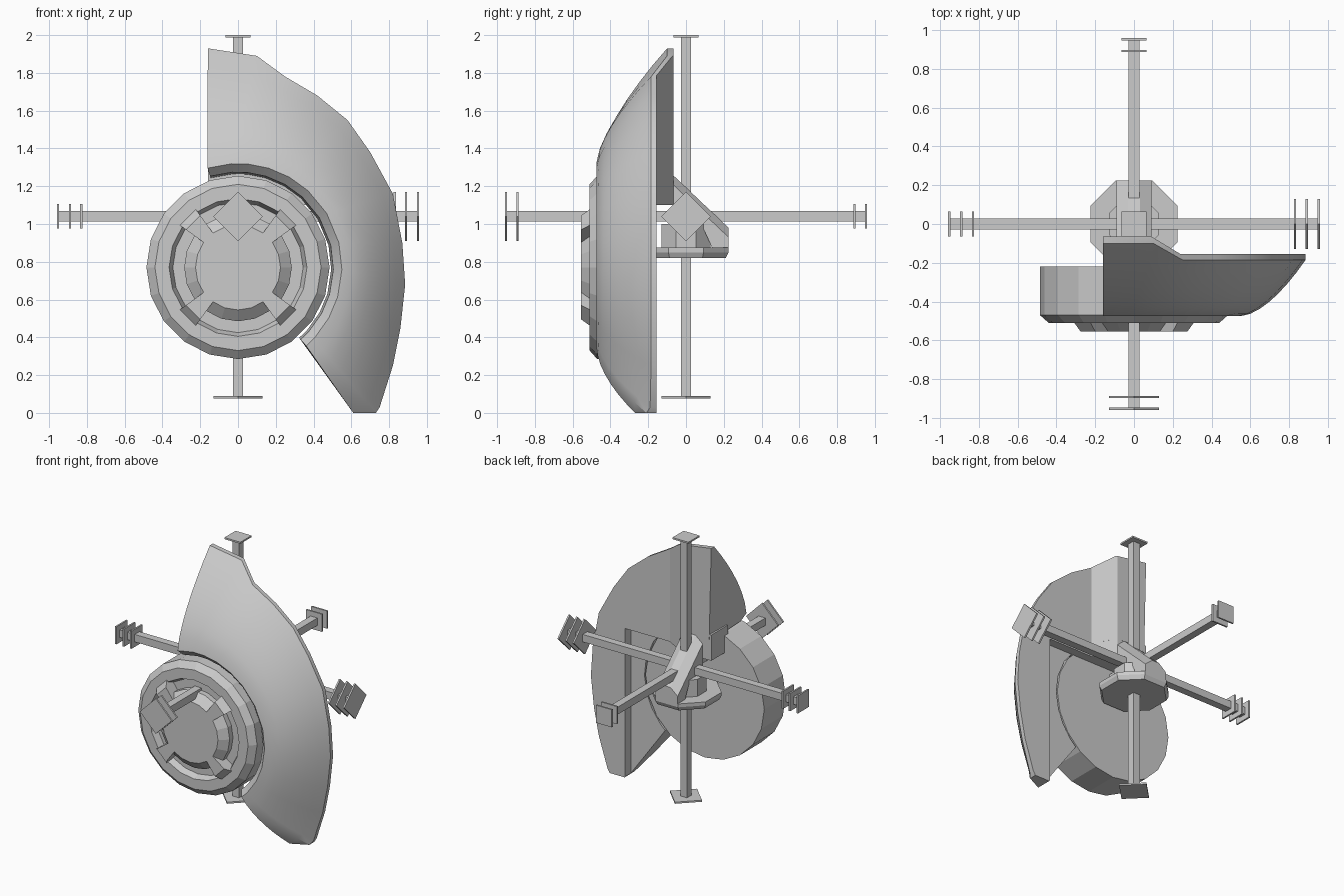
import bpy, bmesh, math
from mathutils import Vector

if "Cube" in bpy.data.objects:
    bpy.data.objects.remove(bpy.data.objects["Cube"])

grey = bpy.data.materials.new("plain_grey")
grey.diffuse_color = (0.6, 0.6, 0.6, 1)
grey.use_nodes = True
grey.node_tree.nodes["Principled BSDF"].inputs["Base Color"].default_value = grey.diffuse_color
CZ = 0.77   # height of the disc centre
AZ = 1.04   # height of the crossing bars


def make(name, verts, faces):
    me = bpy.data.meshes.new(name)
    me.from_pydata([tuple(v) for v in verts], [], faces)
    bm = bmesh.new()
    bm.from_mesh(me)
    bmesh.ops.recalc_face_normals(bm, faces=bm.faces)
    bm.to_mesh(me)
    bm.free()
    me.materials.append(grey)
    ob = bpy.data.objects.new(name, me)
    bpy.context.collection.objects.link(ob)
    return ob


def loft(name, loops, cap=True):
    """Join equal-length closed loops in order, capping both ends."""
    n = len(loops[0])
    verts = [p for l in loops for p in l]
    faces = []
    for i in range(len(loops) - 1):
        for j in range(n):
            k = (j + 1) % n
            faces.append((i * n + j, i * n + k, (i + 1) * n + k, (i + 1) * n + j))
    if cap:
        faces.append(tuple(range(n)))
        faces.append(tuple(range((len(loops) - 1) * n, len(loops) * n)))
    return make(name, verts, faces)


def box(name, lo, hi):
    return loft(name, [[(lo[0], lo[1], z), (hi[0], lo[1], z), (hi[0], hi[1], z), (lo[0], hi[1], z)]
                       for z in (lo[2], hi[2])])


def prism_z(name, pts, z0, z1):
    return loft(name, [[(x, y, z) for x, y in pts] for z in (z0, z1)])


def ngon(r, n, off=0.0):
    return [(r * math.cos(off + 2 * math.pi * i / n), r * math.sin(off + 2 * math.pi * i / n))
            for i in range(n)]


# ---- crossing bars
W = 0.0275
box("cross_bar_x", (-0.955, -W, AZ - W), (0.955, W, AZ + W))
box("cross_bar_y", (-W, -0.955, AZ - W), (W, 0.955, AZ + W))
box("cross_bar_z", (-W, -W, 0.08), (W, W, 1.995))


# ---- end plates: small square ones, larger ones turned by 45 degrees
def plate(name, axis, pos, diamond):
    pts = ngon(0.13, 4) if diamond else ngon(0.065 * math.sqrt(2), 4, math.pi / 4)
    loops = []
    for d in (-0.006, 0.006):
        loop = []
        for a, b in pts:
            v = [a, b]
            v.insert(axis, pos + d)
            v[2] += AZ
            loop.append(v)
        loops.append(loop)
    loft(name, loops)


for p in (0.83, 0.89, 0.953):
    plate("right_plate", 0, p, True)
    plate("left_plate", 0, -p, False)
for p in (0.892, 0.953):
    plate("front_plate", 1, -p, True)
    plate("back_plate", 1, p, False)
plate("top_plate", 2, 0.954, False)
plate("bottom_plate", 2, -0.957, True)

# ---- octagonal base, post and sloped bracket
R8 = 1 / math.cos(math.pi / 8)
loft("octagon_base", [[(x, y, z) for x, y in ngon(r * R8, 8, math.pi / 8)]
                      for r, z in ((0.21, 0.82), (0.225, 0.85), (0.225, 0.875))])
prism_z("octagon_post", ngon(0.13 * R8, 8, math.pi / 8), 0.86, 1.0)
side = [(-0.07, 1.26), (0.225, 0.98), (0.225, 0.87), (0.14, 0.87), (0.09, 0.98), (-0.07, 0.98)]
loft("sloped_bracket", [[(x, y, z - (drop if i < 2 else 0)) for i, (y, z) in enumerate(side)]
                        for x, drop in ((-0.09, 0.05), (-0.03, 0), (0.03, 0), (0.09, 0.05))])

# ---- round disc with ring groove and raised centre
prof = [(0.485, -0.22), (0.485, -0.47), (0.44, -0.51), (0.365, -0.51), (0.345, -0.465),
        (0.285, -0.465), (0.285, -0.505), (0.225, -0.555)]
loft("round_disc", [[(x, y, CZ + z) for x, z in ngon(r, 20)] for r, y in prof])

# ---- four raised diagonal spokes across the groove
spoke = [(0.2, -0.46), (0.2, -0.555), (0.34, -0.555), (0.38, -0.51), (0.38, -0.46)]
for k in range(4):
    mid = math.pi / 4 + k * math.pi / 2
    loops = []
    for s in (-1, 1):
        a = mid + s * math.radians(9)
        loops.append([(r * math.cos(a), y, CZ + r * math.sin(a)) for r, y in spoke])
    loft("disc_spoke", loops)

# ---- curved shield: sections run from the disc edge to the outline
outline = [(-0.16, 1.93, -0.10), (0.10, 1.89, -0.10), (0.25, 1.78, -0.185), (0.42, 1.68, -0.185),
           (0.58, 1.55, -0.185), (0.70, 1.38, -0.185), (0.82, 1.16, -0.185), (0.87, 0.90, -0.185),
           (0.885, 0.68, -0.185), (0.86, 0.45, -0.185), (0.82, 0.25, -0.185), (0.75, 0.03, -0.19),
           (0.73, 0.0, -0.21), (0.61, 0.0, -0.27)]
angs = [math.degrees(math.atan2(z - CZ, x)) for x, z, y in outline]
BACK = 0.02
SEG = 7
loops = []
for (x, z, y), a in zip(outline, angs):
    f = (a - angs[-1]) / (angs[0] - angs[-1])
    t = math.radians(-49 + f * 156)
    c, s = math.cos(t), math.sin(t)
    hx, hz = 0.55 * c, CZ + 0.55 * s
    power = 1.5 + 0.25 * (1 - f)
    loop = []
    for i in range(SEG + 1):
        u = i / SEG
        loop.append((hx + (x - hx) * u, y + (-0.475 - y) * (1 - u ** power), hz + (z - hz) * u))
    loop += [(x, BACK, z), (0.48 * c, BACK, CZ + 0.48 * s), (0.505 * c, -0.43, CZ + 0.505 * s)]
    loops.append(loop)
shield = loft("curved_shield", loops)

# ---- trim the back: thick upper rib, flat band, recessed lower panel
cut_a = prism_z("back_cutter", [(-0.4, -0.065), (0.09, -0.065), (0.24, -0.155), (1.2, -0.155),
                                (1.2, 0.3), (-0.4, 0.3)], -0.5, 2.5)
cut_b = box("recess_cutter", (-0.9, -0.22, -0.6), (0.605, 0.4, 1.1))
for cutter in (cut_a, cut_b):
    cutter.hide_render = True
    m = shield.modifiers.new("trim", 'BOOLEAN')
    m.operation = 'DIFFERENCE'
    m.solver = 'EXACT'
    m.object = cutter
bpy.context.view_layer.update()
dg = bpy.context.evaluated_depsgraph_get()
trimmed = bpy.data.meshes.new_from_object(shield.evaluated_get(dg))
shield.modifiers.clear()
shield.data = trimmed
trimmed.materials.clear()
trimmed.materials.append(grey)
for cutter in (cut_a, cut_b):
    bpy.data.objects.remove(cutter)

# ---- backing that fills the rib down to the recess edge
prism_z("rib_backing", [(-0.16, -0.26), (-0.16, -0.066), (0.09, -0.066), (0.24, -0.156),
                        (0.6, -0.156), (0.6, -0.26)], 1.1, 1.29)

# ---- smooth the shield front, keeping its edges sharp
bpy.ops.object.select_all(action='DESELECT')
shield.select_set(True)
bpy.context.view_layer.objects.active = shield
bpy.ops.object.shade_smooth_by_angle(angle=math.radians(30))
